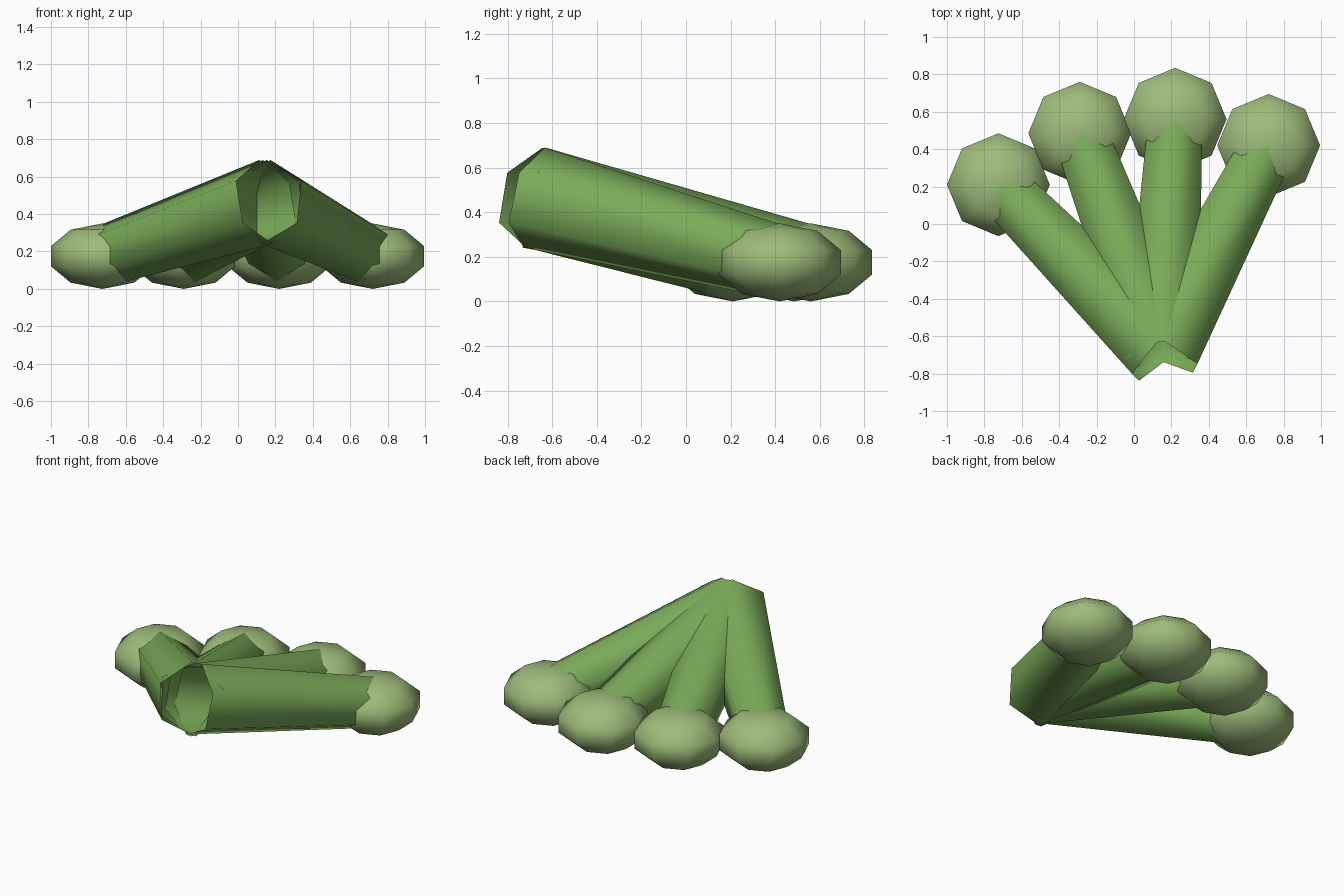
import bpy, bmesh, math
from mathutils import Vector

cube = bpy.data.objects.get("Cube")
if cube:
    bpy.data.objects.remove(cube, do_unlink=True)


def make_material(name, colour):
    mat = bpy.data.materials.new(name)
    mat.use_nodes = True
    mat.diffuse_color = colour
    bsdf = next(n for n in mat.node_tree.nodes if n.type == "BSDF_PRINCIPLED")
    bsdf.inputs["Base Color"].default_value = colour
    return mat


leaf_green = make_material("leaf green", (0.195, 0.41, 0.10, 1))
pale_green = make_material("pale green", (0.34, 0.50, 0.195, 1))

ANKLE = Vector((0.15, -0.68, 0.465))
SIDES = 6


def add_tube(name, start, end, start_radius, end_radius):
    """Open tapered tube with a corner on top."""
    along = (end - start).normalized()
    side = along.cross(Vector((0, 0, 1))).normalized()
    up = side.cross(along)
    bm = bmesh.new()
    rings = []
    for centre, radius in ((start, start_radius), (end, end_radius)):
        ring = []
        for i in range(SIDES):
            a = math.tau * i / SIDES
            ring.append(bm.verts.new(centre + radius * (up * math.cos(a) + side * math.sin(a))))
        rings.append(ring)
    for i in range(SIDES):
        j = (i + 1) % SIDES
        face = bm.faces.new((rings[0][i], rings[1][i], rings[1][j], rings[0][j]))
        face.smooth = True
    bmesh.ops.recalc_face_normals(bm, faces=bm.faces)
    # make sure the walls face outwards
    face = bm.faces[:][0]
    middle = (start + end) / 2
    if face.normal.dot(face.calc_center_median() - middle) < 0:
        bmesh.ops.reverse_faces(bm, faces=bm.faces[:])
    mesh = bpy.data.meshes.new(name)
    bm.to_mesh(mesh)
    bm.free()
    mesh.materials.append(leaf_green)
    obj = bpy.data.objects.new(name, mesh)
    bpy.context.collection.objects.link(obj)


def add_pad(name, centre):
    """Flattened low-poly ball at the tip of a toe."""
    bpy.ops.mesh.primitive_uv_sphere_add(segments=8, ring_count=5, radius=1, location=centre)
    pad = bpy.context.object
    pad.name = name
    pad.scale = (0.289, 0.289, 0.175)
    bpy.ops.object.transform_apply(location=False, rotation=False, scale=True)
    bpy.ops.object.shade_smooth()
    pad.data.materials.append(pale_green)


# Four toes fanning out from the ankle, each ending in a pad
toes = {
    "outer_right": (-0.725, 0.21),
    "inner_right": (-0.29, 0.485),
    "inner_left": (0.22, 0.56),
    "outer_left": (0.72, 0.42),
}
for name, (x, y) in toes.items():
    tip = Vector((x, y, 0.175))
    add_tube(name + "_toe", ANKLE, tip, 0.23, 0.165)
    add_pad(name + "_toe_pad", tip)
